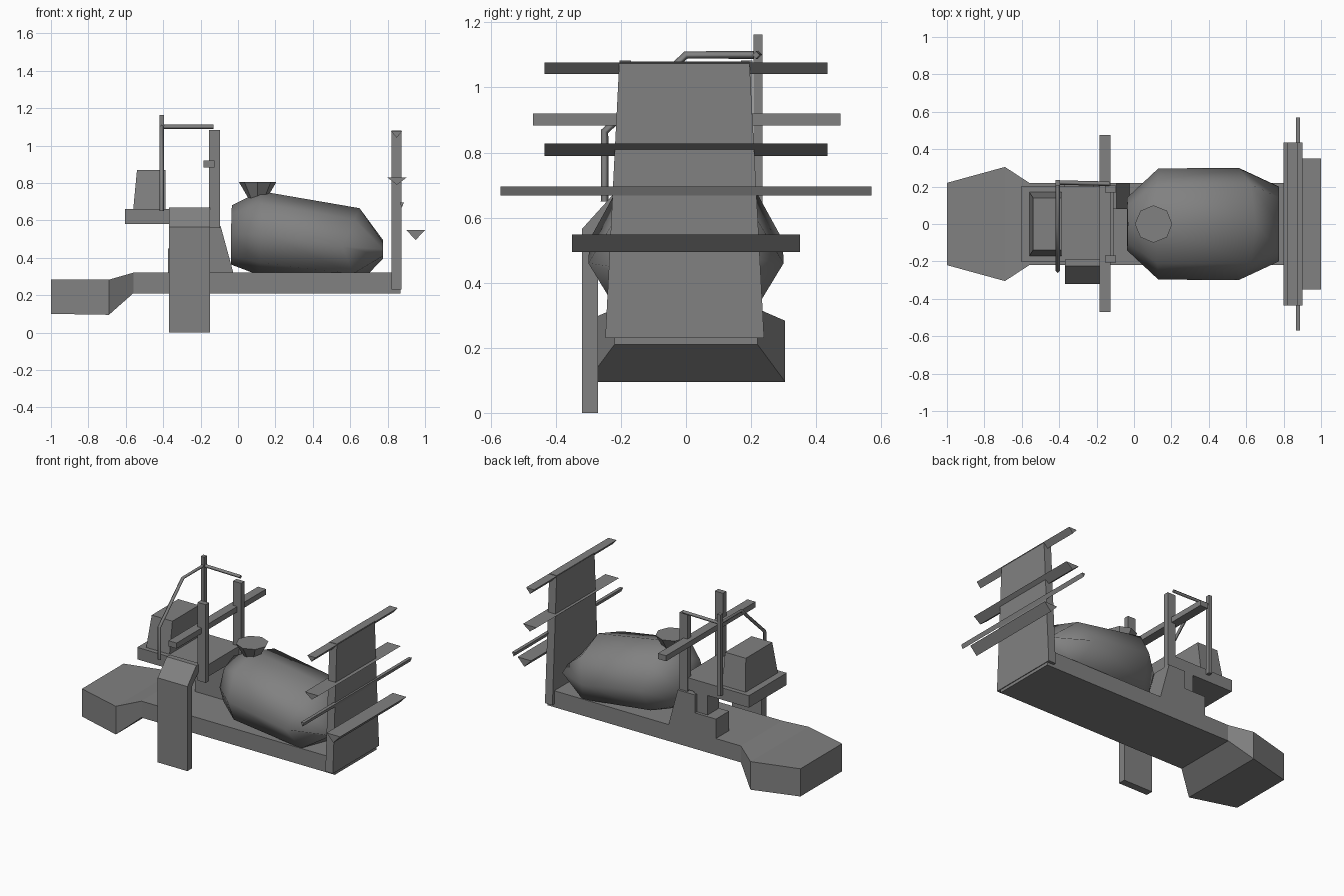
import bpy, bmesh, math
from mathutils import Vector

cube = bpy.data.objects.get("Cube")
if cube:
    bpy.data.objects.remove(cube, do_unlink=True)

grey = bpy.data.materials.new("plain_grey")
grey.use_nodes = True
COLOUR = (0.22, 0.22, 0.22, 1)
grey.diffuse_color = COLOUR
grey.node_tree.nodes["Principled BSDF"].inputs["Base Color"].default_value = COLOUR


def finish(name, bm, smooth=False):
    bmesh.ops.recalc_face_normals(bm, faces=bm.faces)
    for f in bm.faces:
        f.smooth = smooth
    mesh = bpy.data.meshes.new(name)
    bm.to_mesh(mesh)
    bm.free()
    mesh.materials.append(grey)
    ob = bpy.data.objects.new(name, mesh)
    bpy.context.collection.objects.link(ob)
    return ob


def loft(name, rings, smooth=False):
    """Join equal-length rings of points and cap both ends."""
    bm = bmesh.new()
    loops = [[bm.verts.new(p) for p in ring] for ring in rings]
    n = len(loops[0])
    for a, b in zip(loops, loops[1:]):
        for i in range(n):
            j = (i + 1) % n
            bm.faces.new((a[i], a[j], b[j], b[i]))
    bm.faces.new(loops[0])
    bm.faces.new(loops[-1])
    return finish(name, bm, smooth)


def box(name, x, y, z):
    rect = [(x[0], y[0]), (x[1], y[0]), (x[1], y[1]), (x[0], y[1])]
    return loft(name, [[(px, py, h) for px, py in rect] for h in z])


def extrude_x(name, profile, x):
    return loft(name, [[(px, y, z) for y, z in profile] for px in x])


def extrude_y(name, profile, y):
    return loft(name, [[(px, py, z) for px, z in profile] for py in y])


def bar(name, points, radius):
    """Thin square bar along a path."""
    curve = bpy.data.curves.new(name, "CURVE")
    curve.dimensions = "3D"
    curve.bevel_depth = radius
    curve.bevel_resolution = 0
    curve.use_fill_caps = True
    s = curve.splines.new("POLY")
    s.points.add(len(points) - 1)
    for p, co in zip(s.points, points):
        p.co = (*co, 1)
    curve.materials.append(grey)
    ob = bpy.data.objects.new(name, curve)
    bpy.context.collection.objects.link(ob)


# Deck with a dropped, flared nose: x, half width, bottom, top
sections = [(-1, .22, .1, .285), (-.69, .305, .095, .283),
            (-.56, .22, .21, .32), (.87, .22, .21, .32)]
loft("deck", [[(x, -w, b), (x, w, b), (x, w, t), (x, -w, t)]
              for x, w, b, t in sections])

# Side leg folding in to meet the platform
extrude_x("side_leg", [(-.32, 0), (-.32, .565), (-.225, .67), (-.19, .67),
                       (-.19, .63), (-.27, .55), (-.27, 0)], (-.37, -.15))

# Platform and its support
box("platform", (-.605, -.11), (-.2, .2), (.58, .66))
extrude_y("platform_support", [(-.22, .32), (-.025, .32), (-.093, .57), (-.22, .57)],
          (.08, .22))
box("support_step", (-.375, -.2), (.08, .22), (.32, .45))
box("support_column", (-.3, -.2), (.08, .2), (.45, .58))

# Cab
loft("cab", [[(x0, -w, z), (-.387, -w, z), (-.387, w, z), (x0, w, z)]
             for x0, w, z in ((-.56, .17, .66), (-.54, .14, .87))])

# Twin posts and crossbar
for side, y in (("right", -.187), ("left", .187)):
    box("post_" + side, (-.155, -.095), (y - .018, y + .018), (.56, 1.083))
box("crossbar", (-.185, -.125), (-.47, .475), (.883, .92))

# Mast and bent rails
box("mast", (-.42, -.395), (.207, .235), (.62, 1.163))
bar("top_rail", [(-.41, .222, 1.1), (-.13, .215, 1.1)], .012)
bar("bent_rail", [(-.408, .22, 1.1), (-.408, 0, 1.1),
                  (-.408, -.25, .865), (-.408, -.25, .65)], .012)

# Drum: middle x, top and bottom x shift, centre z, half width, half height
drum_rings = [(-.038, .005, .0, .522, .14, .158), (.13, -.01, -.02, .532, .297, .224),
              (.56, .09, .08, .46, .3, .205), (.775, 0, 0, .445, .2, .05)]
rings = []
for x, top, low, cz, w, h in drum_rings:
    ring = []
    for i in range(8):
        a = math.tau * i / 8
        s = math.sin(a)
        ring.append((x + (top if s > 0 else low) * abs(s),
                     w * math.cos(a), cz + h * s))
    rings.append(ring)
loft("drum", rings, True)

# Filling funnel
loft("funnel", [[(.105 + r * math.cos(math.tau * i / 8), r * math.sin(math.tau * i / 8), z)
                 for i in range(8)] for r, z in ((.045, .71), (.1, .805))])

# End panel
extrude_x("end_panel", [(-.248, .23), (.24, .23), (.195, 1.08), (-.205, 1.08)], (.82, .875))

# Triangular slats: middle x, half width, top, bottom, half length
slats = [(.848, .03, 1.077, 1.042, .435), (.85, .05, .828, .79, .435),
         (.876, .011, .695, .668, .57), (.95, .05, .548, .495, .35)]
for i, (x, w, top, low, length) in enumerate(slats):
    extrude_y("slat_%d" % (i + 1), [(x - w, top), (x + w, top), (x, low)], (-length, length))
